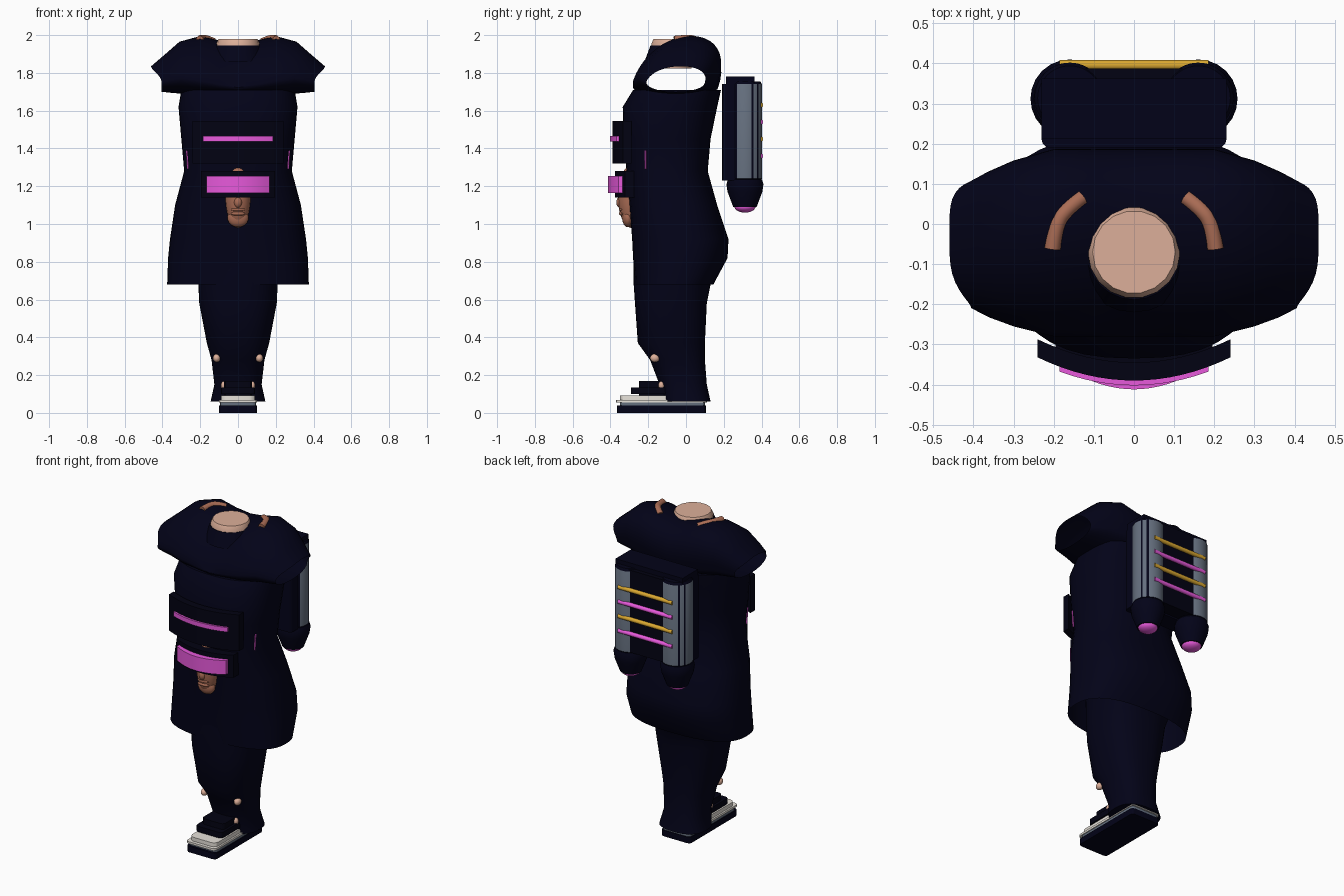
import bpy, bmesh, math
from mathutils import Vector

if "Cube" in bpy.data.objects:
    bpy.data.objects.remove(bpy.data.objects["Cube"])


def material(name, r, g, b):
    m = bpy.data.materials.new(name)
    m.use_nodes = True
    m.diffuse_color = (r, g, b, 1)
    m.node_tree.nodes["Principled BSDF"].inputs["Base Color"].default_value = (r, g, b, 1)
    return m


NAVY = material("navy cloth", .0008, .0008, .009)
BLACK = material("near black", .0006, .0006, .006)
PINK = material("bright pink", .88, .11, .78)
SKIN = material("light skin", .72, .43, .32)
TAN = material("tan skin", .4, .15, .09)
GREY = material("blue grey metal", .13, .16, .21)
GOLD = material("gold", .7, .39, .03)
WHITE = material("off white", .8, .76, .7)


def finish(name, bm, *mats, angle=40):
    bmesh.ops.recalc_face_normals(bm, faces=bm.faces)
    mesh = bpy.data.meshes.new(name)
    bm.to_mesh(mesh)
    bm.free()
    ob = bpy.data.objects.new(name, mesh)
    bpy.context.collection.objects.link(ob)
    for m in mats:
        mesh.materials.append(m)
    bpy.ops.object.select_all(action='DESELECT')
    ob.select_set(True)
    bpy.context.view_layer.objects.active = ob
    bpy.ops.object.shade_smooth_by_angle(angle=math.radians(angle))
    return ob


def oval(power, n=40):
    """Unit superellipse points."""
    out = []
    for i in range(n):
        a = math.tau * i / n
        c, s = math.cos(a), math.sin(a)
        out.append((math.copysign(abs(c) ** (2 / power), c),
                    math.copysign(abs(s) ** (2 / power), s)))
    return out


def loft(rings, cap_start=False, cap_end=False):
    bm = bmesh.new()
    rows = [[bm.verts.new(p) for p in ring] for ring in rings]
    n = len(rows[0])
    for a, b in zip(rows, rows[1:]):
        for i in range(n):
            j = (i + 1) % n
            bm.faces.new((a[i], a[j], b[j], b[i]))
    if cap_start:
        bm.faces.new(rows[0])
    if cap_end:
        bm.faces.new(rows[-1])
    return bm


def upright(sections):
    """Rings from (z, half width, front y, back y)."""
    return [[(hx * u, (f + b) / 2 + (b - f) / 2 * v, z) for u, v in oval(2.5)]
            for z, hx, f, b in sections]


def box(name, x0, x1, y0, y1, z0, z1, mat, bevel=0.0):
    bm = bmesh.new()
    bmesh.ops.create_cube(bm, size=1)
    for v in bm.verts:
        v.co = ((x0 + x1) / 2 + v.co.x * (x1 - x0), (y0 + y1) / 2 + v.co.y * (y1 - y0),
                (z0 + z1) / 2 + v.co.z * (z1 - z0))
    if bevel:
        edges = [e for e in bm.edges if abs(e.verts[0].co.z - e.verts[1].co.z) > 1e-4]
        bmesh.ops.bevel(bm, geom=edges, offset=bevel, segments=3, profile=.5, affect='EDGES')
    return finish(name, bm, mat, angle=30)


def ball(name, centre, radii, mat):
    bm = bmesh.new()
    bmesh.ops.create_uvsphere(bm, u_segments=20, v_segments=12, radius=1)
    for v in bm.verts:
        v.co = Vector(centre) + Vector(p * r for p, r in zip(v.co, radii))
    return finish(name, bm, mat)


def turned(name, x, y, profile, mat, sides=24):
    """Closed upright turned part from (radius, z) pairs."""
    rings = [[(x + r * math.cos(math.tau * i / sides), y + r * math.sin(math.tau * i / sides), z)
              for i in range(sides)] for r, z in profile]
    return finish(name, loft(rings, True, True), mat)


def arc_plate(name, half, front, depth, z0, z1, mat, bend=1.0):
    xs = [half * (i / 8 - 1) for i in range(17)]
    outline = [(x, front + bend * x * x) for x in xs]
    outline += [(x, front + depth + bend * x * x) for x in reversed(xs)]
    rings = [[(x, y, z) for x, y in outline] for z in (z0, z1)]
    return finish(name, loft(rings, True, True), mat, angle=30)


def tube(name, points, radius, mat):
    cu = bpy.data.curves.new(name, 'CURVE')
    cu.dimensions = '3D'
    cu.bevel_depth = radius
    cu.bevel_resolution = 3
    cu.use_fill_caps = True
    sp = cu.splines.new('NURBS')
    sp.points.add(len(points) - 1)
    for p, co in zip(sp.points, points):
        p.co = (*co, 1)
    sp.use_endpoint_u = True
    sp.order_u = 3
    cu.materials.append(mat)
    ob = bpy.data.objects.new(name, cu)
    bpy.context.collection.objects.link(ob)
    return ob


# Coat body flaring to an open hem
finish("coat_body", loft(upright([
    (.68, .375, -.27, .145), (.82, .37, -.28, .22), (.92, .36, -.285, .225),
    (1.1, .333, -.3, .165), (1.28, .285, -.315, .115), (1.45, .3, -.33, .13),
    (1.62, .315, -.335, .165), (1.71, .3, -.28, .185)]), cap_end=True), NAVY)

# Shoulders and open short sleeves: (x, centre y, half depth, top z, bottom z, cut-back of the end)
half = [(0, -.055, .225, 1.96, 1.68, 0), (.1, -.055, .225, 1.972, 1.68, 0),
        (.2, -.055, .225, 1.995, 1.68, 0), (.31, -.055, .2, 1.965, 1.69, .01),
        (.39, -.055, .178, 1.895, 1.695, .03), (.46, -.055, .155, 1.835, 1.7, .055)]
sections = [(-s[0], *s[1:]) for s in reversed(half[1:])] + half
rings = []
for x, yc, hy, top, bottom, cut in sections:
    zc = bottom + (top - bottom) * (.15 + abs(x) * .5)
    rings.append([(x - math.copysign(cut * (u ** 4 if v > 0 else 1), x),
                   yc + hy * u + .35 * max(v, 0) * (top - zc),
                   zc + v * ((top - zc) if v > 0 else (zc - bottom))) for u, v in oval(2.1)])
finish("shoulders_and_sleeves", loft(rings), NAVY)

# Neck, collar and the skin edges beside it
turned("neck", 0, -.07, [(.1, 1.822), (.115, 1.9), (.115, 1.955), (.103, 1.98)], SKIN, 18)
turned("collar", 0, -.07, [(.15, 1.86), (.118, 1.945)], NAVY)
for side, sx in (("left", 1), ("right", -1)):
    tube(side + "_collar_skin", [(sx * .203, -.062, 1.977), (sx * .195, 0, 1.983),
                                 (sx * .165, .04, 1.98), (sx * .13, .065, 1.965)], .02, TAN)
    tube(side + "_coat_seam", [(sx * .266, -.215, 1.29), (sx * .267, -.215, 1.34),
                               (sx * .272, -.215, 1.39)], .005, PINK)

# Legs, drawn together into one column
finish("legs", loft(upright([(.95, .24, -.27, .19), (.8, .225, -.277, .205), (.68, .21, -.277, .13),
                             (.58, .205, -.27, .11), (.37, .165, -.255, .1), (.28, .14, -.19, .1),
                             (.15, .125, -.14, .11), (.06, .145, -.12, .13)]), True, True), NAVY)
for side, sx in (("left", 1), ("right", -1)):
    ball(side + "_shin_bump", (sx * .113, -.165, .29), (.02, .025, .022), SKIN)
    ball(side + "_ankle_bump", (sx * .075, -.13, .145), (.016, .016, .022), SKIN)

# Shoe
box("shoe_sole", -.1, .1, -.365, .105, 0, .038, NAVY, .02)
box("shoe_midsole", -.095, .095, -.35, .1, .038, .055, GREY, .02)
box("shoe_rim", -.1, .1, -.37, .11, .055, .068, WHITE, .02)
box("shoe_upper", -.09, .09, -.35, 0, .068, .092, WHITE, .03)
box("shoe_strap", -.09, .09, -.29, -.05, .1, .135, BLACK, .02)
box("shoe_tongue", -.075, .075, -.25, -.05, .09, .17, BLACK, .02)

# Chest panel and belt
arc_plate("chest_panel", .24, -.39, .045, 1.32, 1.545, BLACK)
arc_plate("chest_panel_stripe", .185, -.402, .03, 1.437, 1.465, PINK)
arc_plate("belt", .195, -.377, .07, 1.14, 1.28, BLACK, 1.4)
arc_plate("belt_buckle", .168, -.412, .04, 1.165, 1.253, PINK, 1.9)

# Small carved face behind the belt
ball("small_head", (0, -.29, 1.145), (.068, .07, .166), TAN)
ball("small_nose", (0, -.347, 1.115), (.022, .022, .03), TAN)
for z in (1.055, 1.077):
    ball("small_lip", (0, -.34, z), (.038, .016, .011), TAN)
ball("small_chin", (0, -.308, 1.033), (.056, .03, .05), TAN)

# Backpack shell
box("pack_core", -.23, .23, .19, .3, 1.23, 1.74, NAVY, .02)
box("pack_lid", -.23, .23, .212, .362, 1.73, 1.78, NAVY)
box("pack_back_panel", -.15, .15, .28, .388, 1.24, 1.75, BLACK)

for side, sx in (("left", 1), ("right", -1)):
    cx, cy = sx * .16, .314
    # Tank with narrow dark grooves, dark ends and a dark inner half
    tank = turned(side + "_tank", cx, cy, [(.075, 1.225), (.088, 1.24), (.088, 1.74), (.08, 1.755)],
                  GREY, 48)
    tank.data.materials.append(NAVY)
    for f in tank.data.polygons:
        a = math.degrees(math.atan2(f.center.y - cy, (f.center.x - cx) * sx))
        groove = min(abs(a - 26), abs(a - 49)) < 2
        ends = abs(f.normal.z) > .3
        f.material_index = int(groove or ends or a < -30 or a > 125)
    # Thruster nozzle and glowing tip
    turned(side + "_nozzle", cx, .312, [(.09, 1.235), (.098, 1.21), (.092, 1.17), (.062, 1.09)], NAVY)
    ball(side + "_nozzle_tip", (cx, .312, 1.092), (.056, .056, .032), PINK)

# Cross bars over the tanks
for i in range(4):
    z = 1.63 - .09 * i
    tube("pack_bar", [(-.185, .396, z), (0, .396, z), (.185, .396, z)], .013, PINK if i % 2 else GOLD)
